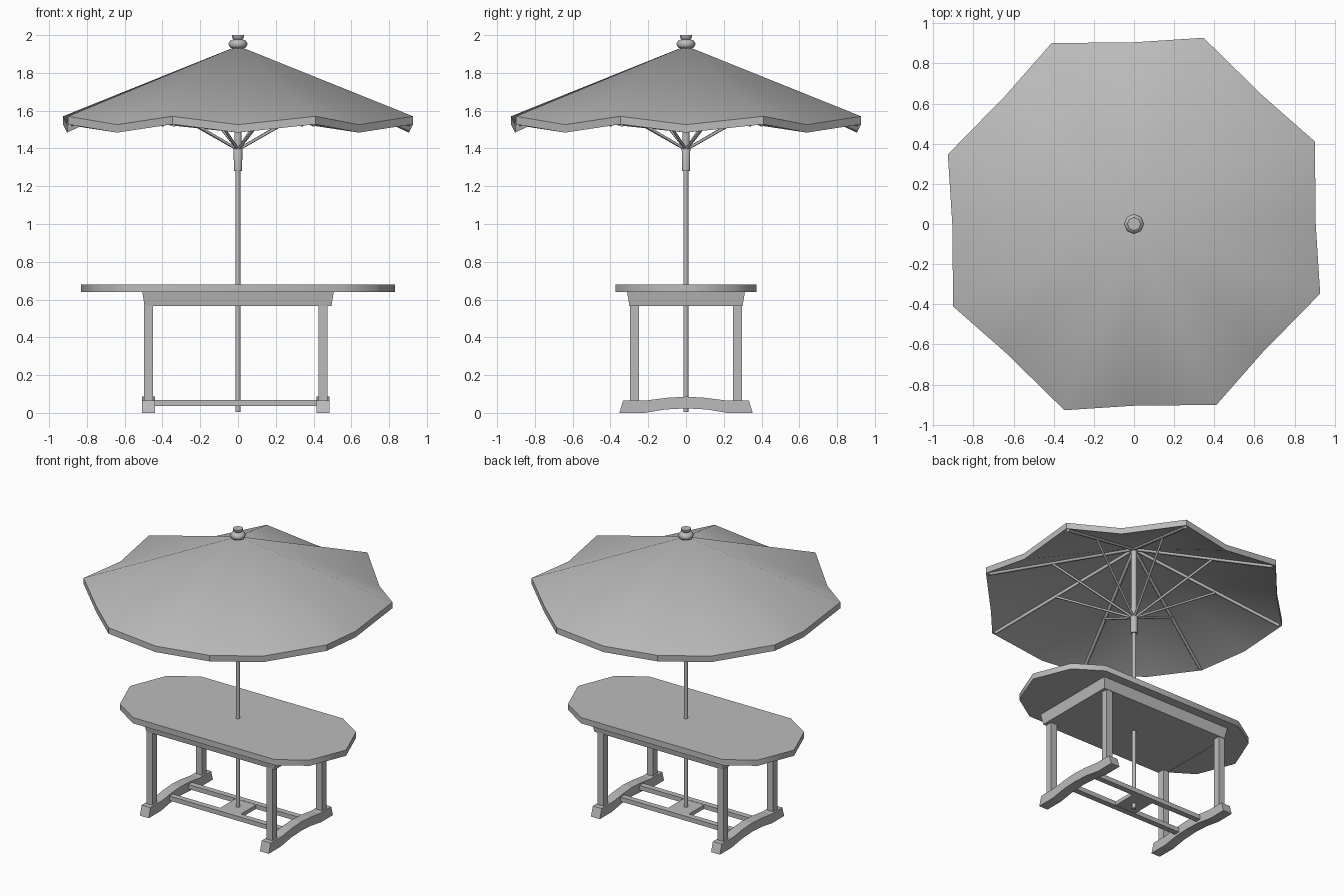
import bpy, bmesh
from math import sin, cos, radians, pi
from mathutils import Vector

cube = bpy.data.objects.get("Cube")
if cube:
    bpy.data.objects.remove(cube, do_unlink=True)

grey = bpy.data.materials.new("plain grey")
grey.use_nodes = True
grey.diffuse_color = (0.5, 0.5, 0.5, 1)
grey.node_tree.nodes["Principled BSDF"].inputs["Base Color"].default_value = (0.5, 0.5, 0.5, 1)


def finish(name, bm, smooth=None):
    bmesh.ops.recalc_face_normals(bm, faces=bm.faces)
    mesh = bpy.data.meshes.new(name)
    bm.to_mesh(mesh)
    bm.free()
    obj = bpy.data.objects.new(name, mesh)
    bpy.context.collection.objects.link(obj)
    mesh.materials.append(grey)
    if smooth:
        bpy.ops.object.select_all(action='DESELECT')
        obj.select_set(True)
        bpy.context.view_layer.objects.active = obj
        bpy.ops.object.shade_smooth_by_angle(angle=radians(smooth))
    return obj


def bridge(bm, a, b):
    """Join two vertex rings of equal length with quads."""
    for i in range(len(a)):
        j = (i + 1) % len(a)
        bm.faces.new((a[i], a[j], b[j], b[i]))


def prism(name, points, offset, smooth=None):
    """Extrude a closed outline of 3D points along offset."""
    bm = bmesh.new()
    start = [bm.verts.new(p) for p in points]
    end = [bm.verts.new(Vector(p) + Vector(offset)) for p in points]
    bridge(bm, start, end)
    bm.faces.new(start)
    bm.faces.new(end)
    return finish(name, bm, smooth)


def box(name, x0, x1, y0, y1, z0, z1):
    return prism(name, [(x0, y0, z0), (x1, y0, z0), (x1, y1, z0), (x0, y1, z0)], (0, 0, z1 - z0))


def polar(r, degrees, z):
    return Vector((r * cos(radians(degrees)), r * sin(radians(degrees)), z))


def lathe(name, profile, sides, smooth=50):
    """Stack rings of (radius, height) and cap both ends."""
    bm = bmesh.new()
    rings = [[bm.verts.new(polar(r, 360 * i / sides, z)) for i in range(sides)] for r, z in profile]
    for a, b in zip(rings, rings[1:]):
        bridge(bm, a, b)
    bm.faces.new(rings[0])
    bm.faces.new(rings[-1])
    return finish(name, bm, smooth)


def rod(name, start, end, radius):
    length = (end - start).length
    obj = lathe(name, [(radius, 0), (radius, length)], 6, 70)
    obj.rotation_mode = 'QUATERNION'
    obj.rotation_quaternion = (end - start).to_track_quat('Z', 'Y')
    obj.location = start


# Canopy: thick cloth with eight raised corners and sagging edges between
TURN = 24.5
DROP = Vector((0, 0, 0.042))
rim = []
for k in range(8):
    rim.append(polar(0.99, TURN + 45 * k, 1.57))
    rim.append(polar(0.905, 45 * (k + 1), 1.526))
bm = bmesh.new()
upper_rim = [bm.verts.new(p) for p in rim]
lower_rim = [bm.verts.new(p - DROP) for p in rim]
peak = Vector((0, 0, 1.943))
for ring, tip in ((upper_rim, peak), (lower_rim, peak - DROP)):
    apex = bm.verts.new(tip)
    for i in range(len(ring)):
        bm.faces.new((apex, ring[i - 1], ring[i]))
bridge(bm, upper_rim, lower_rim)
finish("canopy", bm, 45)

# Ribs under the cloth and struts up from the hub
RIB_TOP, RIB_END, JOIN = 1.888, 1.526, 0.56
for k in range(8):
    angle = TURN + 45 * k
    inner, outer = polar(0.015, angle, RIB_TOP), polar(0.97, angle, RIB_END)
    rod(f"rib_{k + 1}", inner, outer, 0.011)
    rod(f"strut_{k + 1}", polar(0.012, angle, 1.4), inner.lerp(outer, JOIN), 0.008)

# Pole, upper sleeve, sliding hub and finial
lathe("pole", [(0.013, 0.005), (0.013, 1.94)], 10)
lathe("upper_sleeve", [(0.019, 1.39), (0.019, 1.905)], 10)
lathe("hub", [(0.021, 1.28), (0.024, 1.4), (0.016, 1.412)], 10)
lathe("finial", [(0.03, 1.93), (0.045, 1.937), (0.05, 1.955), (0.042, 1.97),
                 (0.024, 1.978), (0.033, 1.99), (0.033, 2.0)], 8)

# Table top with faceted round ends
end = [(0.546, -0.374), (0.73, -0.255), (0.832, 0), (0.73, 0.255), (0.546, 0.374)]
outline = end + [(-x, -y) for x, y in end]
prism("table_top", [(x, y, 0.64) for x, y in outline], (0, 0, 0.04), 60)

# Tapered apron block below the top
bm = bmesh.new()
bmesh.ops.create_cube(bm, size=2)
for v in bm.verts:
    top = v.co.z > 0
    v.co.x *= 0.507 if top else 0.495
    v.co.y *= 0.312 if top else 0.3
    v.co.z = 0.64 if top else 0.567
finish("apron", bm)

# Legs and arched feet, both centred slightly to the right
SHIFT = -0.012
half = [(-0.353, 0), (-0.22, 0), (-0.11, 0.018), (0, 0.024)]
crown = [(0, 0.086), (-0.1, 0.08), (-0.21, 0.066), (-0.333, 0.066)]
lower = half + [(-y, z) for y, z in reversed(half[:-1])]
upper = [(-y, z) for y, z in reversed(crown)] + crown[1:]
for side, s in (("left", 1), ("right", -1)):
    x = SHIFT + s * 0.462
    prism(f"{side}_foot", [(x - 0.034, y, z) for y, z in lower + upper], (0.068, 0, 0))
    for place, t in (("front", -1), ("back", 1)):
        y = t * 0.272
        box(f"{place}_{side}_leg", x - 0.023, x + 0.023, y - 0.024, y + 0.024, 0.05, 0.57)

# Two long rails and the block that holds the pole
for place, t in (("front", -1), ("back", 1)):
    box(f"{place}_rail", SHIFT - 0.44, SHIFT + 0.44, t * 0.105 - 0.02, t * 0.105 + 0.02, 0.036, 0.067)
box("pole_block", -0.08, 0.08, -0.086, 0.086, 0.038, 0.065)
